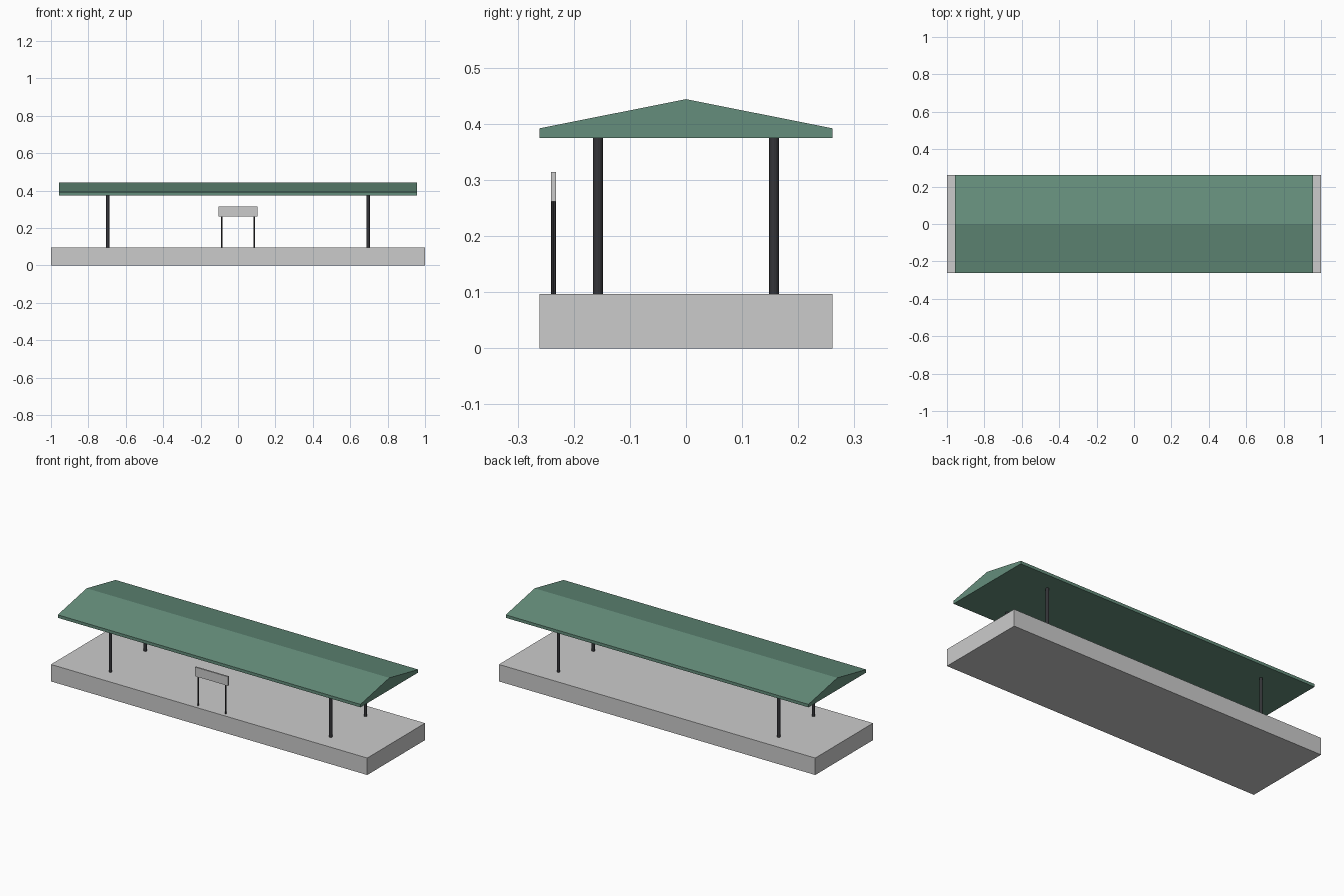
import bpy, bmesh

if "Cube" in bpy.data.objects:
    bpy.data.objects.remove(bpy.data.objects["Cube"])

def material(name, rgb):
    m = bpy.data.materials.new(name)
    m.diffuse_color = (*rgb, 1)
    m.use_nodes = True
    m.node_tree.nodes["Principled BSDF"].inputs["Base Color"].default_value = m.diffuse_color
    return m

green = material("roof_green", (0.13, 0.27, 0.20))
dark = material("dark_metal", (0.035, 0.035, 0.04))

def box(name, x, y, z):
    """Box from (min, max) ranges."""
    size = [b - a for a, b in (x, y, z)]
    centre = [(a + b) / 2 for a, b in (x, y, z)]
    bpy.ops.mesh.primitive_cube_add(size=1, location=centre)
    ob = bpy.context.object
    ob.name = name
    ob.scale = size
    bpy.ops.object.transform_apply(location=False, rotation=False, scale=True)
    return ob

def post(name, x, y, z0, z1, radius, sides):
    bpy.ops.mesh.primitive_cylinder_add(vertices=sides, radius=radius, depth=z1 - z0,
                                        location=(x, y, (z0 + z1) / 2))
    ob = bpy.context.object
    ob.name = name
    ob.data.materials.append(dark)

def prism(name, profile, half_length, mat):
    """Extrude a (y, z) profile along x."""
    bm = bmesh.new()
    face = bm.faces.new([bm.verts.new((-half_length, y, z)) for y, z in profile])
    new = bmesh.ops.extrude_face_region(bm, geom=[face])["geom"]
    bmesh.ops.translate(bm, vec=(2 * half_length, 0, 0),
                        verts=[v for v in new if isinstance(v, bmesh.types.BMVert)])
    bmesh.ops.recalc_face_normals(bm, faces=bm.faces)
    me = bpy.data.meshes.new(name)
    bm.to_mesh(me)
    bm.free()
    me.materials.append(mat)
    bpy.context.collection.objects.link(bpy.data.objects.new(name, me))

DECK, EAVE = 0.097, 0.375

# Platform slab
box("platform", (-1, 1), (-0.261, 0.261), (0, DECK))

# Gabled canopy with a flat underside
prism("canopy_roof", [(-0.261, EAVE), (0.261, EAVE), (0.261, 0.392),
                      (0, 0.444), (-0.261, 0.392)], 0.957, green)

# Canopy posts
for sx, side in ((-1, "left"), (1, "right")):
    for sy, end in ((-1, "front"), (1, "back")):
        post(f"{end}_{side}_post", sx * 0.696, sy * 0.157, DECK, EAVE, 0.0087, 12)

# Blank sign on two legs at the front edge
for sx, side in ((-1, "left"), (1, "right")):
    post(f"sign_{side}_leg", sx * 0.087, -0.236, DECK, 0.262, 0.0043, 8)
box("sign_board", (-0.104, 0.104), (-0.2405, -0.2315), (0.262, 0.314))
